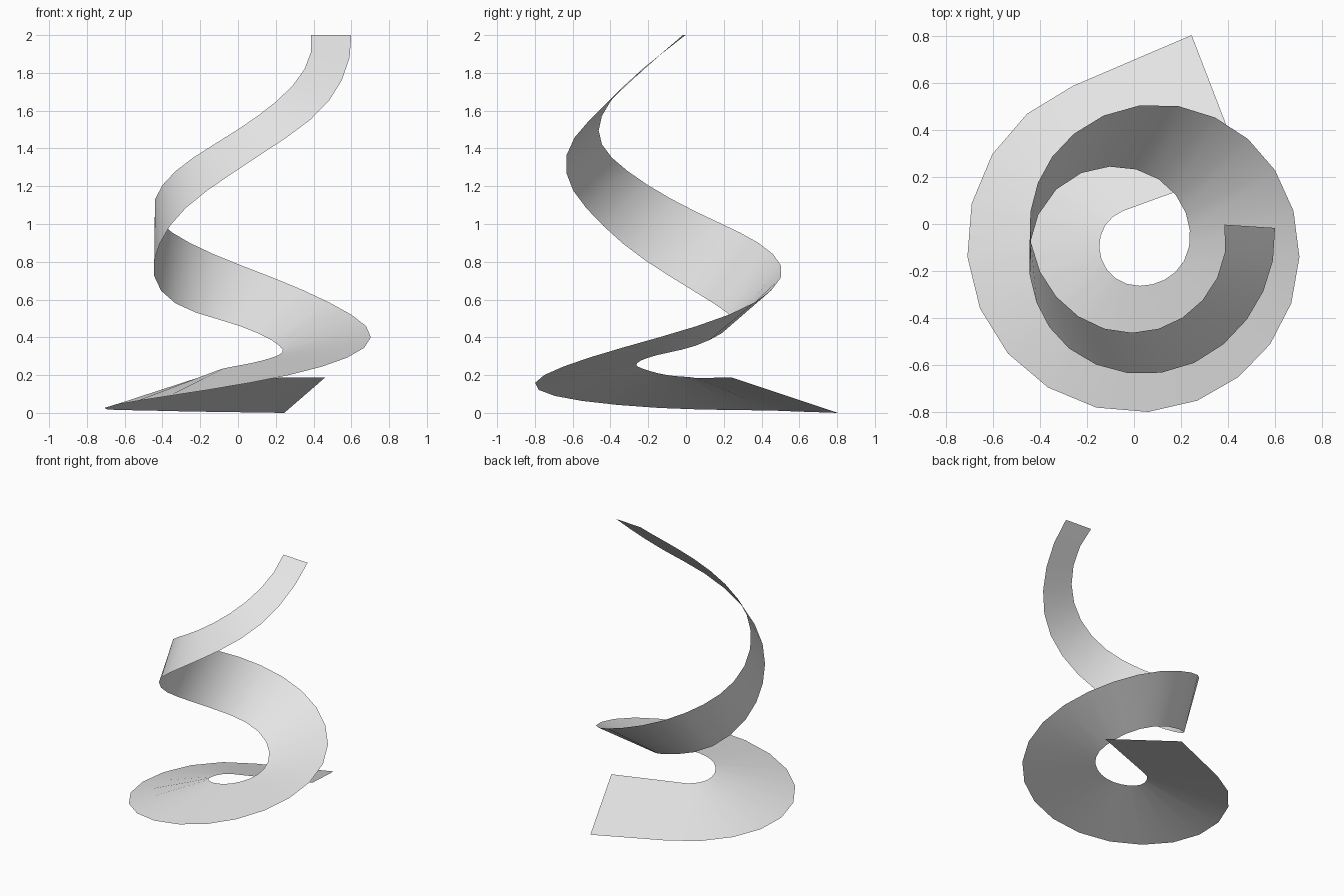
import bpy
import bmesh
import math
from mathutils import Vector

cube = bpy.data.objects.get("Cube")
if cube:
    bpy.data.objects.remove(cube)

# Single light grey material
grey = bpy.data.materials.new("light_grey")
grey.use_nodes = True
colour = (0.8, 0.8, 0.8, 1)
grey.diffuse_color = colour
grey.node_tree.nodes["Principled BSDF"].inputs["Base Color"].default_value = colour

# The ribbon winds clockwise downwards around a vertical axis
AXIS = Vector((0.012, -0.089, 0))
STEPS_PER_TURN = 22
STEPS_PER_KEY = 3
START_ANGLE = 13

# Each edge: radius, angle lead in degrees and height, every third step
upper_edge = [
    (.383, 0, 2), (.365, -4, 1.735), (.374, -8, 1.495), (.407, -13, 1.28),
    (.474, -14, 1.065), (.543, -8, .9), (.616, -5, .715), (.668, -1, .52),
    (.702, -1, .345), (.71, 0, .2), (.714, -4, .09), (.722, -9, .026),
    (.727, -14, .012)]
lower_edge = [
    (.592, -6, 2), (.565, 2, 1.65), (.553, 6, 1.365), (.526, 11, 1.085),
    (.473, 19, .808), (.416, 18, .58), (.321, 12, .46), (.249, 4, .355),
    (.212, 1, .305), (.18, 0, .265), (.168, -4, .235), (.16, -9, .2),
    (.157, -14, .188)]


def spline(p0, p1, p2, p3, t):
    """Smooth interpolation between p1 and p2."""
    return p1 + 0.5 * t * (p2 - p0 + t * (
        2 * p0 - 5 * p1 + 4 * p2 - p3 + t * (3 * (p1 - p2) + p3 - p0)))


def edge_points(keys, last_point):
    """Points along one edge of the ribbon, closed by a straight tail."""
    k = [Vector(key) for key in keys]
    k = [2 * k[0] - k[1]] + k + [2 * k[-1] - k[-2], 3 * k[-1] - 2 * k[-2]]
    points = []
    for step in range((len(keys) - 1) * STEPS_PER_KEY + 2):
        i, part = divmod(step, STEPS_PER_KEY)
        radius, lead, height = spline(*k[i:i + 4], part / STEPS_PER_KEY)
        angle = math.radians(START_ANGLE + lead - step * 360 / STEPS_PER_TURN)
        points.append(AXIS + Vector((radius * math.cos(angle),
                                     radius * math.sin(angle), height)))
    return points + [Vector(last_point)]


# Bridge the two edges into one twisting strip
bm = bmesh.new()
upper = [bm.verts.new(p) for p in edge_points(upper_edge, (.245, .803, 0))]
lower = [bm.verts.new(p) for p in edge_points(lower_edge, (.462, .24, .188))]
for i in range(len(upper) - 1):
    face = bm.faces.new((upper[i], upper[i + 1], lower[i + 1], lower[i]))
    face.smooth = True
mesh = bpy.data.meshes.new("spiral_ribbon")
bm.to_mesh(mesh)
bm.free()
mesh.materials.append(grey)

ribbon = bpy.data.objects.new("spiral_ribbon", mesh)
bpy.context.collection.objects.link(ribbon)
